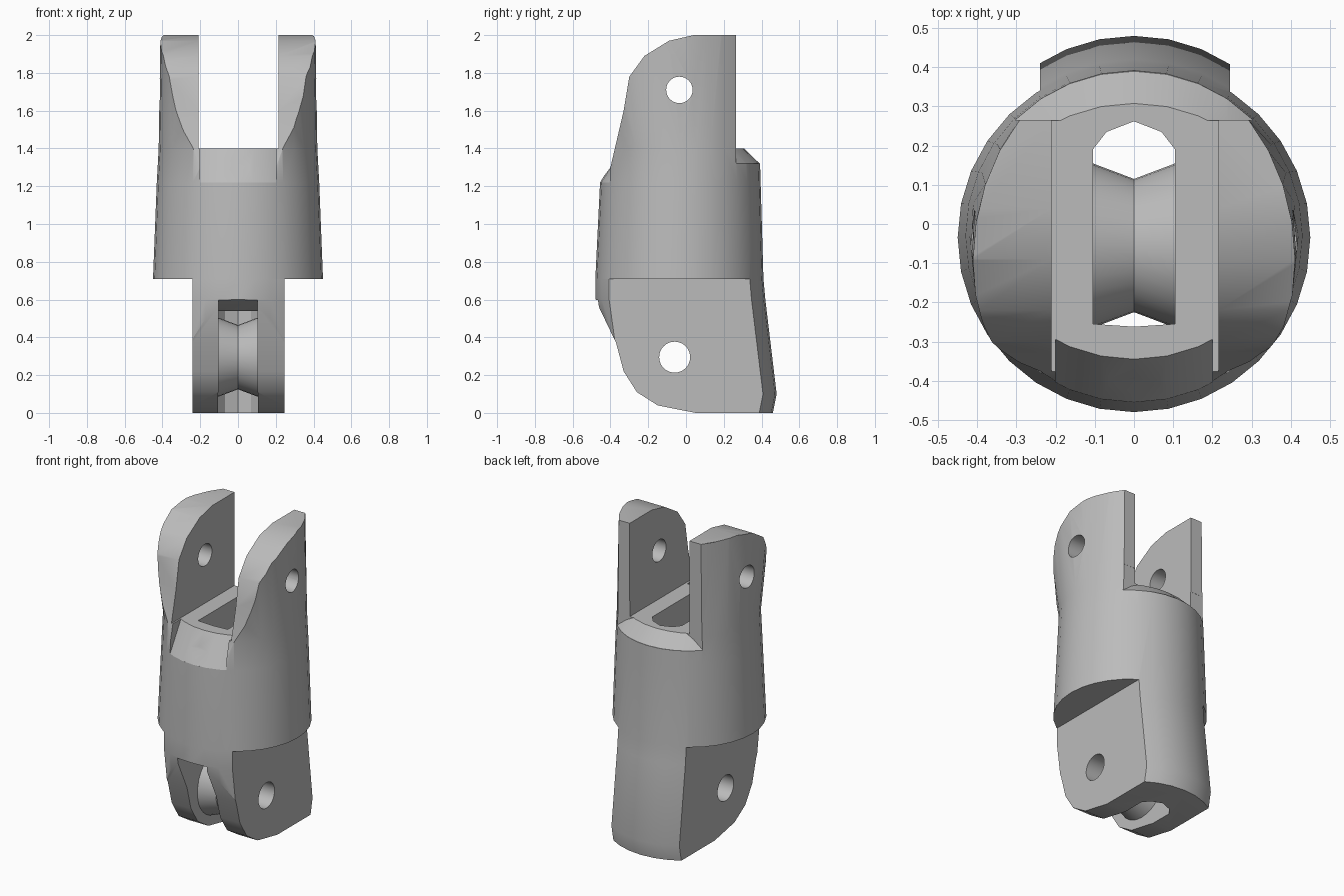
import bpy, bmesh
from math import sin, cos, pi, radians

cube = bpy.data.objects.get("Cube")
if cube:
    bpy.data.objects.remove(cube, do_unlink=True)

grey = bpy.data.materials.new("plain grey")
grey.use_nodes = True
grey.diffuse_color = (0.5, 0.5, 0.5, 1)
grey.node_tree.nodes["Principled BSDF"].inputs["Base Color"].default_value = (0.5, 0.5, 0.5, 1)


def loft(name, rings):
    """Closed solid skinned over rings that have equal point counts."""
    bm = bmesh.new()
    loops = [[bm.verts.new(p) for p in ring] for ring in rings]
    n = len(loops[0])
    for a, b in zip(loops, loops[1:]):
        for i in range(n):
            j = (i + 1) % n
            bm.faces.new((a[i], a[j], b[j], b[i]))
    bm.faces.new(loops[0])
    bm.faces.new(loops[-1])
    bmesh.ops.recalc_face_normals(bm, faces=bm.faces)
    mesh = bpy.data.meshes.new(name)
    bm.to_mesh(mesh)
    bm.free()
    mesh.materials.append(grey)
    obj = bpy.data.objects.new(name, mesh)
    bpy.context.collection.objects.link(obj)
    return obj


def column(name, sections, n=32):
    """Upright oval column from (z, centre y, x radius, y radius)."""
    return loft(name, [[(rx * cos(2 * pi * i / n), cy + ry * sin(2 * pi * i / n), z)
                        for i in range(n)] for z, cy, rx, ry in sections])


def side_prism(name, x0, x1, pts):
    return loft(name, [[(x, y, z) for y, z in pts] for x in (x0, x1)])


def box(name, x0, x1, y0, y1, z0, z1):
    return side_prism(name, x0, x1, [(y0, z0), (y1, z0), (y1, z1), (y0, z1)])


def lathe(name, y, z, profile, n=32):
    """Solid turned around a crosswise axis, from (x, radius)."""
    return loft(name, [[(x, y + r * cos(2 * pi * i / n), z + r * sin(2 * pi * i / n))
                        for i in range(n)] for x, r in profile])


def combine(target, tool, op="DIFFERENCE", keep=False):
    mod = target.modifiers.new(op, "BOOLEAN")
    mod.operation, mod.object, mod.solver = op, tool, "EXACT"
    bpy.context.view_layer.objects.active = target
    bpy.ops.object.modifier_apply(modifier=mod.name)
    if not keep:
        bpy.data.objects.remove(tool, do_unlink=True)


# Oval body, trimmed by its side outline
body = column("finger_segment_body", [
    (-0.05, 0.005, 0.45, 0.445), (0.1, 0.035, 0.45, 0.445), (0.6, -0.03, 0.45, 0.45),
    (0.71, -0.035, 0.45, 0.445), (1.22, -0.03, 0.43, 0.425), (1.4, -0.03, 0.42, 0.42),
    (2.05, -0.1, 0.41, 0.52)])
outline = side_prism("outline", -0.7, 0.7, [
    (0.05, 0), (0.7, 0), (0.7, 1.4), (0.265, 1.4), (0.265, 2), (0.04, 2), (-0.09, 1.97),
    (-0.22, 1.89), (-0.3, 1.78), (-0.33, 1.6), (-0.4, 1.3), (-0.46, 1.22), (-0.7, 1.22),
    (-0.7, 0.6), (-0.48, 0.6), (-0.37, 0.37), (-0.33, 0.22), (-0.26, 0.11),
    (-0.15, 0.04), (0, 0.01)])
combine(body, outline, "INTERSECT")

# Flat sides of the lower tongue
for x0, x1 in ((-0.7, -0.24), (0.245, 0.7)):
    combine(body, box("side_cut", x0, x1, -0.7, 0.7, -0.1, 0.71))

# Sloped rims in front of and behind the fork
front_rim = box("front_rim_cut", -0.2, 0.2, -0.7, -0.1, 1.22, 1.5)
combine(front_rim, column("front_cone", [(1.21, -0.036, 0.43, 0.425), (1.51, 0.147, 0.43, 0.425)]))
combine(body, front_rim)
back_rim = box("back_rim_cut", -0.5, 0.5, 0.264, 0.7, 1.32, 1.5)
combine(back_rim, column("back_cone", [(1.31, -0.02, 0.43, 0.42), (1.51, -0.225, 0.43, 0.42)]))
combine(body, back_rim)

# Gap between the fork arms
combine(body, box("fork_gap", -0.21, 0.215, -0.7, 0.7, 1.4, 2.2))

# Upright channel through the body, open to the front at the bottom
channel = [(-0.105, -0.255), (0, -0.262), (0.105, -0.255), (0.105, 0.19), (0.07, 0.235),
           (0, 0.262), (-0.07, 0.235), (-0.105, 0.19)]
combine(body, loft("channel", [[(x, y, z) for x, y in channel] for z in (-0.1, 1.6)]))
combine(body, side_prism("mouth", -0.104, 0.104, [
    (-0.7, -0.1), (-0.1, -0.1), (-0.1, 0.53), (-0.26, 0.54), (-0.48, 0.6), (-0.7, 0.65)]))

# Grooved roller and the pin holes
roller = lathe("grooved_roller", -0.055, 0.295, [(-0.106, 0.21), (0, 0.17), (0.106, 0.21)])
lower_hole = lathe("lower_hole", -0.06, 0.295, [(-0.7, 0.082), (0.7, 0.082)])
combine(roller, lower_hole, keep=True)
combine(body, lower_hole)
combine(body, lathe("upper_hole", -0.035, 1.71, [(-0.7, 0.07), (0.7, 0.07)]))

# Smooth shading with sharp edges
for obj in (body, roller):
    bpy.ops.object.select_all(action="DESELECT")
    obj.select_set(True)
    bpy.context.view_layer.objects.active = obj
    bpy.ops.object.shade_smooth_by_angle(angle=radians(30))
